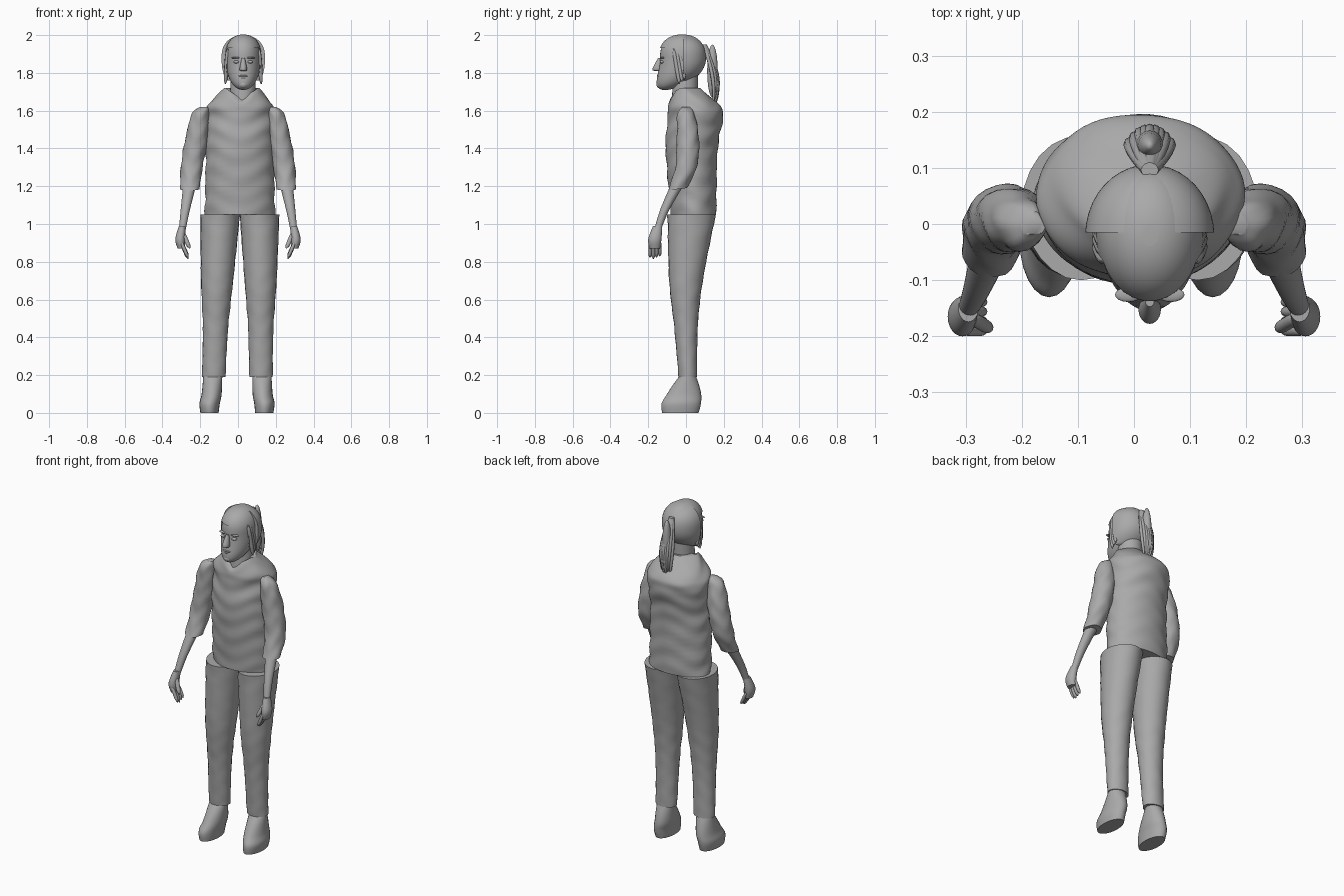
import bpy, bmesh, math
from mathutils import Vector

cube = bpy.data.objects.get("Cube")
if cube:
    bpy.data.objects.remove(cube)

tone = (0.4, 0.4, 0.4, 1)
grey = bpy.data.materials.new("plain grey")
grey.use_nodes = True
grey.diffuse_color = tone
grey.node_tree.nodes["Principled BSDF"].inputs["Base Color"].default_value = tone

SIDES = (("left", 1), ("right", -1))


def finish(name, bm):
    bmesh.ops.recalc_face_normals(bm, faces=bm.faces)
    mesh = bpy.data.meshes.new(name)
    bm.to_mesh(mesh)
    bm.free()
    mesh.materials.append(grey)
    part = bpy.data.objects.new(name, mesh)
    bpy.context.collection.objects.link(part)
    bpy.ops.object.select_all(action='DESELECT')
    part.select_set(True)
    bpy.context.view_layer.objects.active = part
    bpy.ops.object.shade_smooth_by_angle(angle=math.radians(50))


def spline(sections, steps):
    """Smooth path through the sections."""
    last = len(sections) - 1
    for i in range(last):
        before, start, end, after = (Vector(sections[min(last, max(0, i + k))]) for k in (-1, 0, 1, 2))
        enter, leave = (end - before) / 2, (after - start) / 2
        for step in range(steps):
            t = step / steps
            blend = t * t * (3 - 2 * t)
            yield (start.lerp(end, blend) + enter * t * (1 - t) ** 2
                   - leave * t * t * (1 - t))
    yield Vector(sections[last])


def loft(name, sections, aspect=None, sides=24, steps=4, side=1, ripple=0, warp=None, cut=None):
    """Level oval rings; a section is x, y, z, half width, and aspect(z) is depth over width."""
    bm = bmesh.new()
    rings = []
    for x, y, z, radius in spline(sections, steps):
        depth = aspect(z) if aspect else 1
        ring = []
        for i in range(sides):
            angle = math.tau * i / sides
            wave = math.sin(60 * z + 2 * math.sin(3 * angle)) + math.sin(37 * z - 4 * angle) / 2
            r = radius + ripple * wave
            point = Vector((side * (x + r * math.cos(angle)), y + r * depth * math.sin(angle), z))
            if warp:
                warp(point)
            ring.append(bm.verts.new(point))
        rings.append(ring)
    for low, high in zip(rings, rings[1:]):
        for i in range(sides):
            bm.faces.new((low[i - 1], low[i], high[i], high[i - 1]))
    bm.faces.new(rings[0])
    bm.faces.new(rings[-1])
    if cut:
        hidden = [f for f in bm.faces if cut(f.calc_center_median())]
        bmesh.ops.delete(bm, geom=hidden, context='FACES')
    finish(name, bm)


def strand(name, start, end, radius, side=1):
    """Straight rounded finger or lock."""
    start, end = Vector(start), Vector(end)
    sections = []
    for i in range(9):
        t = i / 8
        thickness = radius * math.sqrt(1.05 - (2 * t - 1) ** 4)
        sections.append((*start.lerp(end, t), thickness))
    loft(name, sections, sides=10, steps=1, side=side)


def ball(name, centre, size):
    bm = bmesh.new()
    bmesh.ops.create_uvsphere(bm, u_segments=16, v_segments=10, radius=1)
    bmesh.ops.scale(bm, vec=size, verts=bm.verts)
    bmesh.ops.translate(bm, vec=centre, verts=bm.verts)
    finish(name, bm)


# Shirt with cloth ripples and a dipped neckline
def neckline(point):
    rise = point.z - 1.62
    if rise > 0 and point.y < 0:
        point.z -= rise * max(0, 0.6 - 7 * abs(point.x - 0.02))


loft("shirt", [(.01, .04, 1.05, .185), (.01, .03, 1.4, .18), (.012, .05, 1.56, .182),
               (.012, .04, 1.63, .172), (.02, 0, 1.72, .09)],
     aspect=lambda z: min(0.8, 0.3 + z / 3), sides=64, steps=16, ripple=0.003, warp=neckline)
loft("neck", [(.026, -.01, 1.6, .07), (.026, 0, 1.8, .065)])


# Trousers and shoes, with the stance leaning slightly to one side
def lean(point):
    point.x += 0.015 * point.z - 0.006


for label, side in SIDES:
    loft(label + "_trouser_leg", [(.125, .01, .19, .062), (.12, 0, .45, .067),
                                  (.115, 0, .7, .085), (.104, .03, 1.05, .105)],
         aspect=lambda z: 0.7 + z / 2, steps=10, side=side, ripple=0.001, warp=lean)
    loft(label + "_shoe", [(.145, -.03, 0, .048), (.145, -.025, .05, .054),
                           (.135, -.01, .1, .053), (.13, .01, .2, .05)],
         aspect=lambda z: 2 - 30 * z * z, side=side, steps=6, warp=lean)


# Arms: rolled sleeve, forearm, palm, fingers and thumb
def cuff_slope(point):
    point.z += 0.15 * point.y * max(0, 1.4 - point.z) * 4


for label, side in SIDES:
    loft(label + "_sleeve", [(.255, -.045, 1.19, .05), (.245, 0, 1.3, .058), (.22, .01, 1.45, .059),
                             (.2, 0, 1.58, .045), (.18, 0, 1.62, .02)],
         steps=8, side=side, ripple=0.002, warp=cuff_slope)
    loft(label + "_forearm", [(.295, -.15, .97, .018), (.28, -.115, 1.07, .024),
                              (.257, -.05, 1.2, .034)], side=side)
    loft(label + "_palm", [(.3, -.165, .87, .02), (.306, -.165, .92, .026), (.295, -.15, .99, .018)],
         aspect=lambda z: 1.35, side=side)
    for finger in range(4):
        y = -0.19 + finger * 0.017
        tip = 0.815 + 0.007 * abs(finger - 1)
        strand(f"{label}_finger_{finger + 1}", (.265, y, tip), (.303, y, .91), 0.01, side)
    strand(label + "_thumb", (.256, -.187, .87), (.293, -.165, .96), 0.012, side)

# Head as an egg that leans forward towards the chin
MID = 0.028
BROW = 1.88


def egg(grow, widen=1):
    sections = []
    for i in range(-20, 21):
        d = math.sin(math.pi / 2 * i / 20)
        height = 0.12 if d > 0 else 0.17
        forward = 0.02 + (0.09 * d * d if d < 0 else 0)
        radius = 0.09 * math.sqrt(1.01 - abs(d) ** 2.5)
        sections.append((MID, -forward, BROW + (height + grow / 2) * d, (radius + grow) * widen))
    return sections


def long_skull(z):
    return 1.3


loft("head", egg(0), long_skull, sides=36, steps=1)

# Face
loft("nose", [(MID, -.145, 1.81, .01), (MID, -.152, 1.82, .02), (MID, -.137, BROW, .008)], long_skull)
ball("upper_lip", (MID, -.143, 1.784), (.026, .012, .006))
ball("lower_lip", (MID, -.143, 1.773), (.022, .012, .006))
ball("chin", (MID, -.137, 1.738), (.025, .02, .02))
for label, side in SIDES:
    ball(label + "_eye", (MID + side * .036, -.127, 1.858), (.016, .012, .008))
    ball(label + "_brow", (MID + side * .038, -.126, BROW), (.024, .013, .005))
    ball(label + "_ear", (MID + side * .086, -.015, 1.84), (.014, .022, .034))


# Hair: swept cap, fuller back with a level lower edge, and loose side locks
def back_only(point):
    point.y = max(point.y, -0.015)
    point.z = max(point.z, 1.76)


loft("hair_cap", egg(0.005), long_skull, sides=48, steps=2,
     cut=lambda c: c.z < 1.93 and c.y < -0.07 or c.z < 1.8)
loft("rear_hair", egg(0, widen=1.27), lambda z: 1.1, sides=40, steps=1, warp=back_only)
for label, side in SIDES:
    for lock in range(3):
        x = MID + side * 0.095
        y = -0.035 + 0.014 * lock
        strand(f"{label}_lock_{lock + 1}", (x, y, 1.74 + 0.012 * lock),
               (x - side * 0.012, y - 0.03, 1.93), 0.011)

# Ponytail: a core wrapped in strands that fan out and gather again
ball("ponytail_core", (MID, .14, 1.81), (.025, .028, .14))
for k in range(9):
    spread = (k - 4) / 4
    length = 0.34 - 0.03 * abs(math.sin(2 * k))
    sections = []
    for i in range(9):
        t = i / 8
        fan = math.sin(math.pi * (0.05 + 0.8 * t))
        y = 0.1 + 0.07 * math.sin(2.3 * t) - 0.025 * spread ** 2 * fan
        sections.append((MID + 0.037 * spread * fan, y, 1.95 - length * t, 0.003 + 0.007 * (1 - t ** 5)))
    loft(f"ponytail_strand_{k + 1}", sections, sides=8, steps=2)
